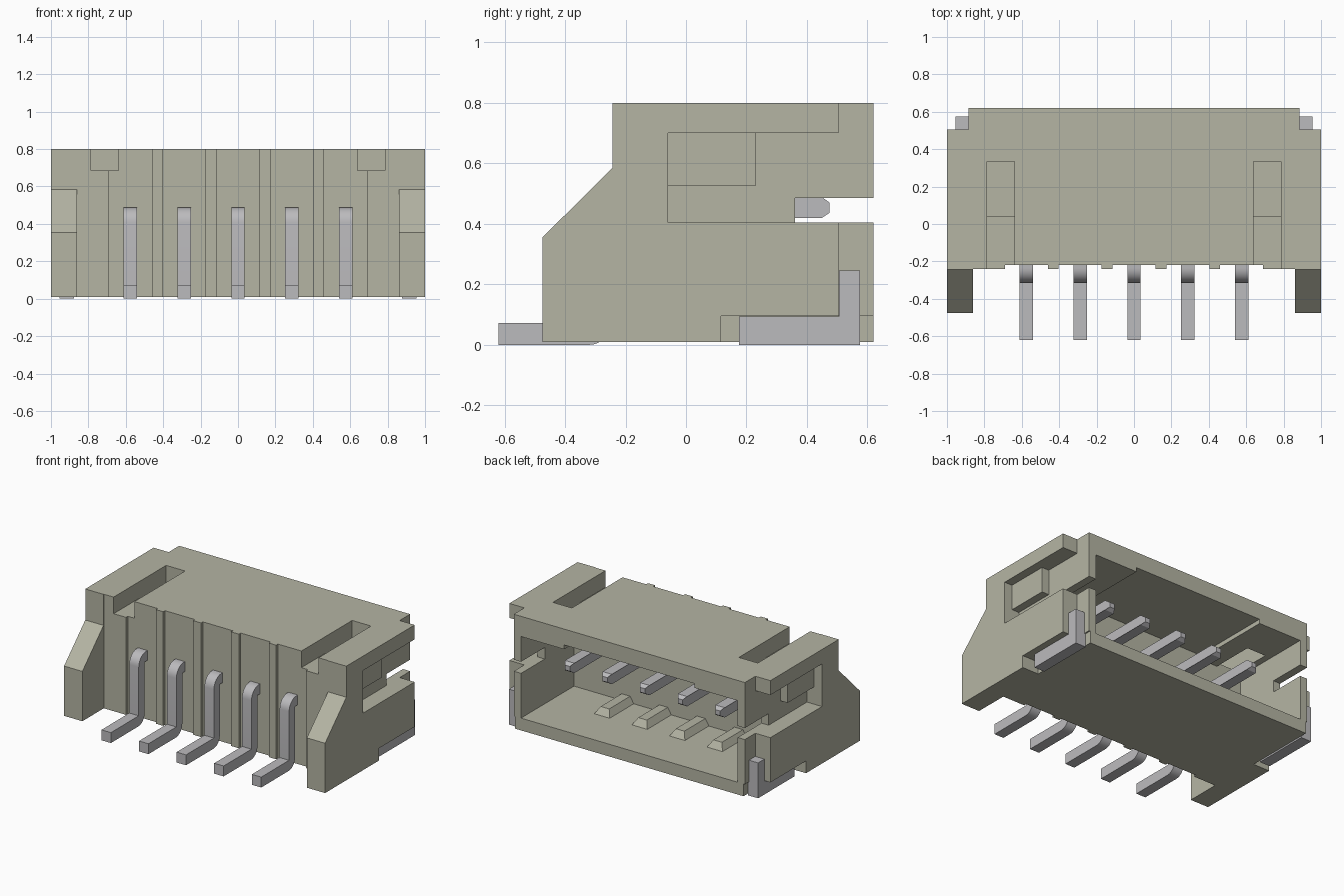
import bpy, bmesh
from math import sin, cos, radians

if "Cube" in bpy.data.objects:
    bpy.data.objects.remove(bpy.data.objects["Cube"], do_unlink=True)


def material(name, rgb):
    m = bpy.data.materials.new(name)
    m.use_nodes = True
    m.diffuse_color = (*rgb, 1)
    m.node_tree.nodes["Principled BSDF"].inputs["Base Color"].default_value = (*rgb, 1)
    return m


plastic = material("beige plastic", (0.46, 0.46, 0.37))
metal = material("pale metal", (0.50, 0.495, 0.51))


def finish(name, bm, mat):
    bmesh.ops.recalc_face_normals(bm, faces=bm.faces)
    mesh = bpy.data.meshes.new(name)
    bm.to_mesh(mesh)
    bm.free()
    mesh.materials.append(mat)
    obj = bpy.data.objects.new(name, mesh)
    bpy.context.collection.objects.link(obj)
    return obj


def prism(name, outline, x0, x1, mat):
    """Extrude a (y, z) outline from x0 to x1."""
    bm = bmesh.new()
    face = bm.faces.new([bm.verts.new((x0, y, z)) for y, z in outline])
    new = bmesh.ops.extrude_face_region(bm, geom=[face])["geom"]
    verts = [v for v in new if isinstance(v, bmesh.types.BMVert)]
    bmesh.ops.translate(bm, verts=verts, vec=(x1 - x0, 0, 0))
    return finish(name, bm, mat)


def box(name, x, y, z, mat=plastic):
    outline = [(y[0], z[0]), (y[1], z[0]), (y[1], z[1]), (y[0], z[1])]
    return prism(name, outline, x[0], x[1], mat)


def cut(target, x, y, z):
    cutter = box("cutter", x, y, z)
    cutter.hide_render = True
    mod = target.modifiers.new("cut", "BOOLEAN")
    mod.operation, mod.solver, mod.object = "DIFFERENCE", "EXACT", cutter
    bpy.context.view_layer.objects.active = target
    bpy.ops.object.modifier_apply(modifier=mod.name)
    bpy.data.objects.remove(cutter, do_unlink=True)


def span(side, a, b):
    return (a, b) if side > 0 else (-b, -a)


def arc(cy, cz, r, a0, a1, n=8):
    angles = [radians(a0 + (a1 - a0) * i / n) for i in range(n + 1)]
    return [(cy + r * cos(a), cz + r * sin(a)) for a in angles]


# Housing: side profile with sloped front arms
housing = prism("housing", [(-0.475, 0.01), (0.62, 0.01), (0.62, 0.8), (-0.243, 0.8),
                            (-0.243, 0.585), (-0.475, 0.355)], -1, 1, plastic)
full = (-0.1, 0.9)
cut(housing, (-0.86, 0.86), (-0.6, -0.24), full)

# Front panels, leaving thin ribs between the pins
for x in [(-0.69, -0.46), (-0.405, -0.175), (-0.115, 0.115), (0.175, 0.405), (0.46, 0.69)]:
    cut(housing, x, (-0.6, -0.22), full)

# Mating cavity with raised middle ceiling
cut(housing, (-0.83, 0.83), (0.04, 0.7), (0.095, 0.66))
cut(housing, (-0.5, 0.5), (0.04, 0.7), (0.5, 0.69))

for s, label in ((1, "left"), (-1, "right")):
    # Back corner step, side recess, see-through slot and foot notch
    cut(housing, span(s, 0.885, 1.1), (0.505, 0.7), full)
    cut(housing, span(s, 0.885, 1.1), (-0.06, 0.7), (0.405, 0.7))
    cut(housing, span(s, 0.8, 1.1), (0.36, 0.7), (0.405, 0.485))
    cut(housing, span(s, 0.875, 1.1), (0.115, 0.7), (-0.1, 0.095))
    # Top slot, opening into the cavity at its back half
    cut(housing, span(s, 0.64, 0.785), (-0.6, 0.335), (0.685, 0.9))
    cut(housing, span(s, 0.64, 0.785), (0.04, 0.335), (0.6, 0.9))
    # Latch block in the recess
    box(label + "_latch_block", span(s, 0.86, 0.94), (-0.07, 0.23), (0.525, 0.71))
    # Solder tab
    prism(label + "_solder_tab", [(0.175, 0), (0.575, 0), (0.575, 0.245), (0.506, 0.245),
                                  (0.506, 0.094), (0.175, 0.094)],
          *span(s, 0.876, 0.955), metal)

# Keying ridges on the cavity floor
for i in range(4):
    x = (i - 1.5) * 0.288
    ridge = box(f"floor_ridge_{i + 1}", (x - 0.065, x + 0.065), (0.03, 0.31), (0.085, 0.14))
    for v in ridge.data.vertices:
        if v.co.z > 0.1:
            v.co.x = x + (v.co.x - x) * 0.5
            if v.co.y > 0.2:
                v.co.y -= 0.04

# Bent pins with tapered tips
pin_outline = ([(-0.62, 0)] + arc(-0.32, 0.07, 0.07, -90, 0)
               + [(-0.25, 0.42), (0.45, 0.42), (0.475, 0.437), (0.475, 0.47), (0.45, 0.488)]
               + arc(-0.235, 0.408, 0.08, 90, 180) + [(-0.315, 0.072), (-0.62, 0.072)])
for i in range(5):
    x = (i - 2) * 0.288
    pin = prism(f"pin_{i + 1}", pin_outline, x - 0.036, x + 0.036, metal)
    for v in pin.data.vertices:
        if v.co.y > 0.46:
            v.co.x = x + (v.co.x - x) * 0.5
    bpy.ops.object.select_all(action="DESELECT")
    pin.select_set(True)
    bpy.context.view_layer.objects.active = pin
    bpy.ops.object.shade_smooth_by_angle(angle=radians(30))
